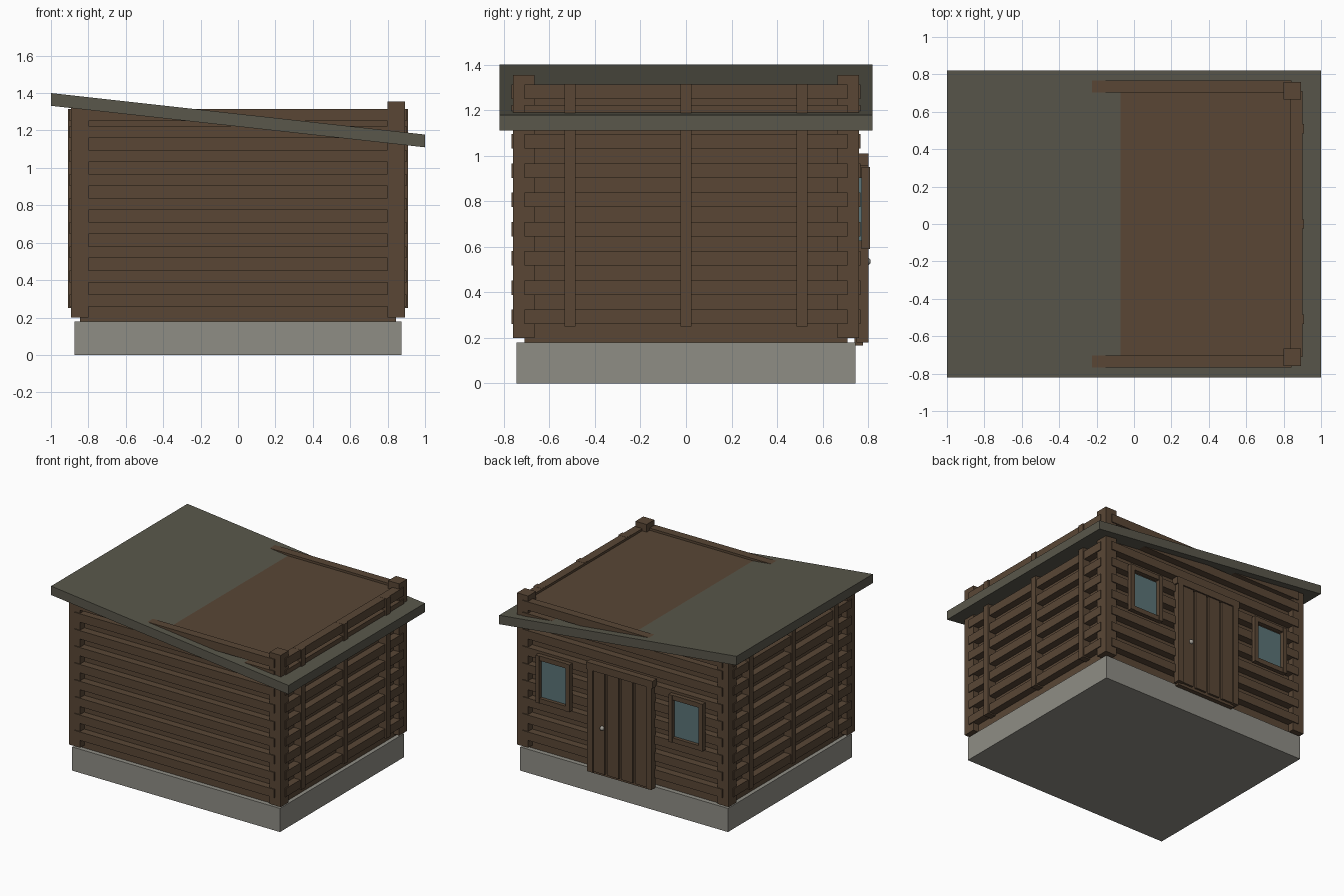
import bpy, bmesh, math
from mathutils import Vector

if "Cube" in bpy.data.objects:
    bpy.data.objects.remove(bpy.data.objects["Cube"])


def material(name, rgb):
    m = bpy.data.materials.new(name)
    m.diffuse_color = (*rgb, 1)
    m.use_nodes = True
    m.node_tree.nodes["Principled BSDF"].inputs["Base Color"].default_value = m.diffuse_color
    return m


WOOD = material("brown_wood", (0.100, 0.062, 0.036))
ROOF = material("roof_felt", (0.100, 0.095, 0.070))
STONE = material("stone_grey", (0.275, 0.268, 0.235))
GLASS = material("window_glass", (0.105, 0.175, 0.185))
METAL = material("knob_metal", (0.36, 0.34, 0.30))


def finish(bm, name, mat):
    bmesh.ops.recalc_face_normals(bm, faces=bm.faces)
    me = bpy.data.meshes.new(name)
    bm.to_mesh(me)
    bm.free()
    me.materials.append(mat)
    ob = bpy.data.objects.new(name, me)
    bpy.context.collection.objects.link(ob)
    return ob


def boxes(name, mat, spans):
    """One object made of boxes given as (x0, x1, y0, y1, z0, z1)."""
    bm = bmesh.new()
    for x0, x1, y0, y1, z0, z1 in spans:
        lo, hi = Vector((x0, y0, z0)), Vector((x1, y1, z1))
        for v in bmesh.ops.create_cube(bm, size=1)["verts"]:
            v.co = (lo + hi) / 2 + v.co * (hi - lo)
    return finish(bm, name, mat)


def mirrored_x(s):
    return (-s[1], -s[0], *s[2:])


def mirrored_y(s):
    return (s[0], s[1], -s[3], -s[2], s[4], s[5])


def both(spans, flip):
    return spans + [flip(s) for s in spans]


# Foundation and solid wall core
boxes("foundation", STONE, [(-0.875, 0.875, -0.745, 0.745, 0, 0.18)])
boxes("wall_core", WOOD, [(-0.845, 0.845, -0.71, 0.71, 0.175, 1.297)])

# Horizontal logs on all four walls
levels = [0.26 + 0.1285 * k for k in range(8)] + [1.25]
boxes("long_wall_logs", WOOD,
      both([(-0.842, 0.842, 0.703, 0.767, z, z + 0.064) for z in levels], mirrored_y))
boxes("side_wall_logs", WOOD,
      both([(0.835, 0.90, -0.71, 0.71, z, z + 0.064) for z in levels], mirrored_x))

# Corner posts
boxes("corner_posts", WOOD,
      both(both([(0.798, 0.892, 0.666, 0.76, 0.2, 1.355)], mirrored_x), mirrored_y))

# Vertical battens on the side walls
boxes("side_battens", WOOD,
      both([(0.84, 0.91, y - 0.025, y + 0.025, 0.25, 1.315)
            for y in (-0.51, 0, 0.51)], mirrored_x))

# Sloping roof slab
bm = bmesh.new()
profile = [(-1, 1.332), (1, 1.11), (1, 1.178), (-1, 1.40)]
face = bm.faces.new([bm.verts.new((x, -0.82, z)) for x, z in profile])
ext = bmesh.ops.extrude_face_region(bm, geom=[face])
for v in ext["geom"]:
    if isinstance(v, bmesh.types.BMVert):
        v.co.y = 0.82
finish(bm, "roof", ROOF)

# Door on the back wall: slab, planks and frame
boxes("door_slab", WOOD, [(-0.25, 0.25, 0.74, 0.778, 0.165, 0.99)])
boxes("door_planks", WOOD,
      [(x - 0.047, x + 0.047, 0.77, 0.793, 0.185, 0.955)
       for x in (-0.177, -0.059, 0.059, 0.177)])
boxes("door_frame", WOOD,
      both([(0.225, 0.27, 0.75, 0.803, 0.18, 0.96)], mirrored_x)
      + [(-0.28, 0.28, 0.75, 0.803, 0.955, 1.01)])

# Door knob
bm = bmesh.new()
bmesh.ops.create_uvsphere(bm, u_segments=12, v_segments=8, radius=0.017)
bmesh.ops.translate(bm, verts=bm.verts, vec=(0.15, 0.795, 0.535))
for f in bm.faces:
    f.smooth = True
finish(bm, "door_knob", METAL)

# Windows either side of the door
C, W, T = 0.56, 0.143, 0.032
boxes("window_glass", GLASS,
      both([(C - 0.12, C + 0.12, 0.75, 0.778, 0.625, 0.905)], mirrored_x))
boxes("window_frames", WOOD,
      both([(C - W, C - W + T, 0.772, 0.808, 0.59, 0.95),
            (C + W - T, C + W, 0.772, 0.808, 0.59, 0.95),
            (C - W + T, C + W - T, 0.772, 0.804, 0.59, 0.626),
            (C - W + T, C + W - T, 0.772, 0.804, 0.914, 0.95)], mirrored_x))
